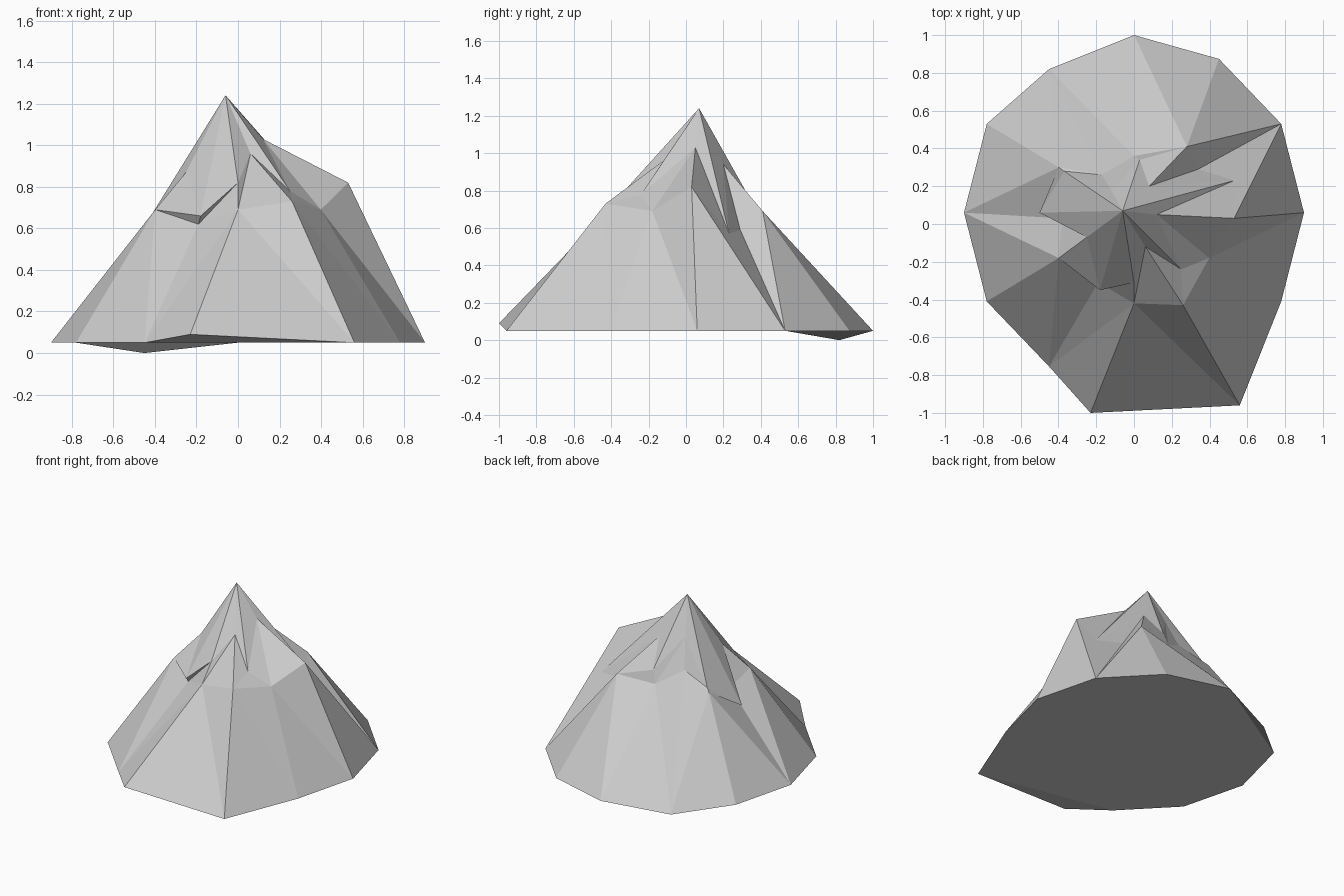
import bpy
import bmesh
from math import cos, sin, radians

default_cube = bpy.data.objects.get("Cube")
if default_cube:
    bpy.data.objects.remove(default_cube, do_unlink=True)

SIDES = 12
CENTRE_Y = 0.06


def make_material(name, colour):
    material = bpy.data.materials.new(name)
    material.use_nodes = True
    material.diffuse_color = colour
    material.node_tree.nodes["Principled BSDF"].inputs["Base Color"].default_value = colour
    return material


def add_ring(mesh, radius_x, radius_y, height, displaced):
    """Oval ring of vertices; some, keyed by angle, are pushed off it."""
    ring = []
    for step in range(SIDES):
        degrees = step * 360 // SIDES
        angle = radians(degrees)
        regular = (radius_x * cos(angle), CENTRE_Y + radius_y * sin(angle), height)
        ring.append(mesh.verts.new(displaced.get(degrees, regular)))
    return ring


def bridge(mesh, lower, upper, rising):
    """Join two rings; the diagonals rise at the given angles, else they fall."""
    for i in range(SIDES):
        j = (i + 1) % SIDES
        if i * 360 // SIDES in rising:
            mesh.faces.new((lower[i], lower[j], upper[j]))
            mesh.faces.new((lower[i], upper[j], upper[i]))
        else:
            mesh.faces.new((lower[i], lower[j], upper[i]))
            mesh.faces.new((lower[j], upper[j], upper[i]))


rock = bmesh.new()

# Foot of the mountain
foot = add_ring(rock, 0.9, 0.94, 0.05, {
    120: (-0.45, 0.82, 0.0),
    270: (-0.23, -1.0, 0.09),
    300: (0.56, -0.96, 0.05),
})

# Shoulder, where the slope changes
shoulder = add_ring(rock, 0.46, 0.48, 0.69, {
    0: (0.53, 0.03, 0.82),
    30: (0.34, 0.29, 0.59),
    60: (0.28, 0.41, 0.69),
    90: (0.0, 0.36, 0.67),
    120: (-0.17, 0.26, 0.78),
    180: (-0.38, 0.03, 0.62),
    240: (-0.19, -0.31, 0.62),
    300: (0.26, -0.43, 0.73),
})

# Crags and gullies below the summit
crags = add_ring(rock, 0.23, 0.24, 0.92, {
    0: (0.12, 0.05, 1.03),
    30: (0.53, 0.23, 0.57),
    60: (0.08, 0.2, 0.94),
    90: (0.03, 0.34, 0.76),
    120: (-0.12, 0.18, 0.98),
    150: (-0.37, 0.28, 0.71),
    180: (-0.5, 0.06, 0.53),
    210: (-0.25, -0.07, 0.87),
    240: (-0.18, -0.35, 0.66),
    270: (0.0, -0.31, 0.82),
    300: (0.06, -0.12, 0.96),
    330: (0.25, -0.24, 0.78),
})

bridge(rock, foot, shoulder, rising={30, 120, 180, 240})
bridge(rock, shoulder, crags, rising=range(360))

# Summit fan
summit = rock.verts.new((-0.06, 0.07, 1.24))
for i in range(SIDES):
    rock.faces.new((crags[i], crags[(i + 1) % SIDES], summit))

# Underside: two tilted corners and the flat remainder
tilted = (4, 9)
for i in tilted:
    rock.faces.new((foot[i + 1], foot[i], foot[i - 1]))
rock.faces.new([foot[i] for i in reversed(range(SIDES)) if i not in tilted])

mountain_mesh = bpy.data.meshes.new("mountain")
rock.to_mesh(mountain_mesh)
rock.free()
mountain_mesh.materials.append(make_material("stone grey", (0.6, 0.6, 0.6, 1.0)))
mountain = bpy.data.objects.new("mountain", mountain_mesh)
bpy.context.collection.objects.link(mountain)
